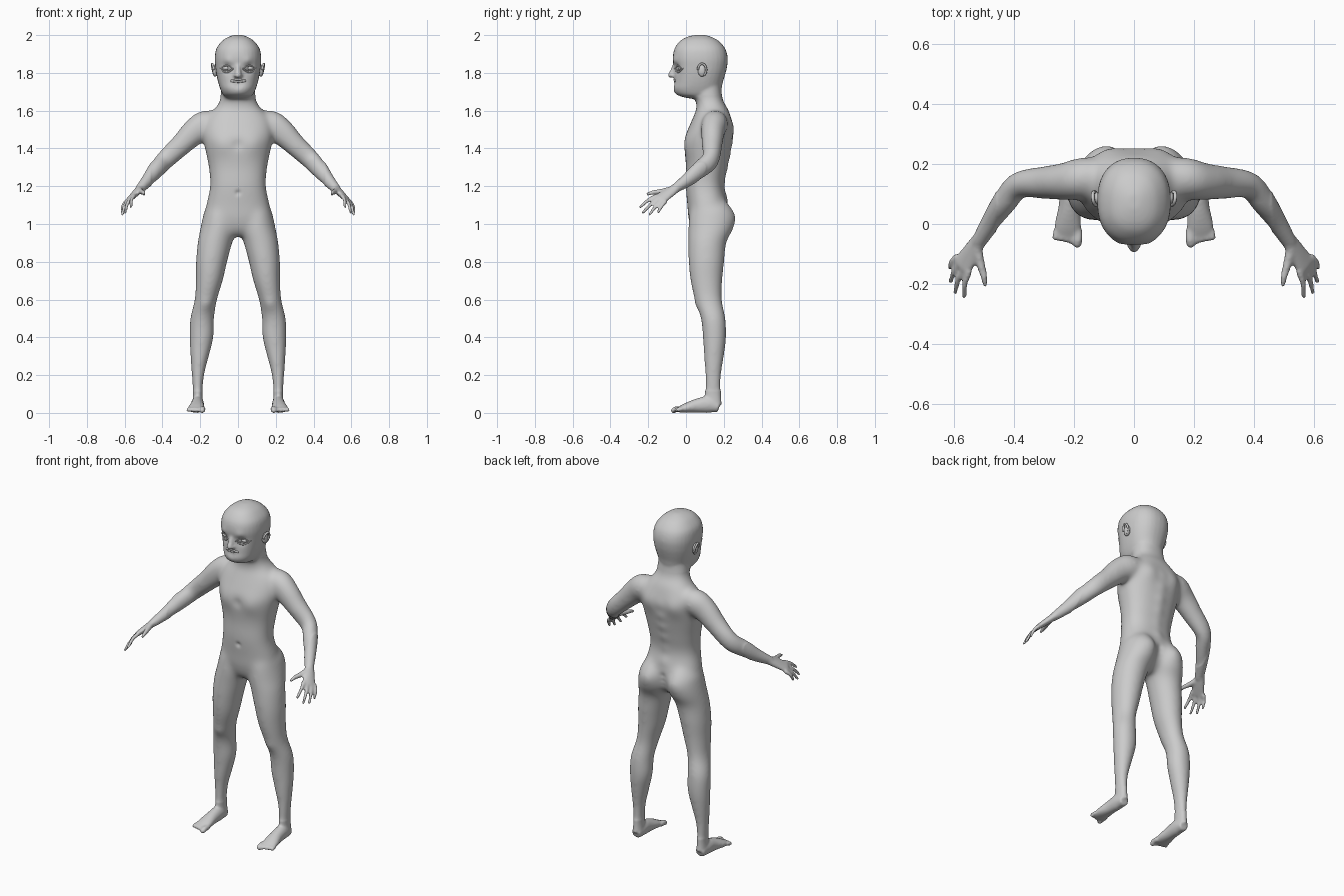
import bpy, bmesh, math
from mathutils import Vector as V
from mathutils.bvhtree import BVHTree

cube = bpy.data.objects.get("Cube")
if cube:
    bpy.data.objects.remove(cube)

skin_mat = bpy.data.materials.new("grey_skin")
skin_mat.use_nodes = True
GREY = (0.6, 0.6, 0.6, 1)
skin_mat.diffuse_color = GREY
skin_mat.node_tree.nodes["Principled BSDF"].inputs["Base Color"].default_value = GREY


def finish(name, bm):
    me = bpy.data.meshes.new(name)
    bmesh.ops.recalc_face_normals(bm, faces=bm.faces)
    for f in bm.faces:
        f.smooth = True
    bm.to_mesh(me)
    bm.free()
    me.materials.append(skin_mat)
    ob = bpy.data.objects.new(name, me)
    bpy.context.collection.objects.link(ob)
    return ob


def spline(rows, steps=5):
    """Catmull-Rom interpolation of rows of numbers."""
    rows = [rows[0]] + list(rows) + [rows[-1]]
    out = []
    for a, b, c, d in zip(rows, rows[1:], rows[2:], rows[3:]):
        for k in range(steps):
            t = k / steps
            out.append([q + .5 * t * (r - p + t * (2*p - 5*q + 4*r - s + t * (3*(q - r) + s - p)))
                        for p, q, r, s in zip(a, b, c, d)])
    return out + [list(rows[-1])]


def skin(bm, rings, sides=(1,)):
    for s in sides:
        vs = [[bm.verts.new((p.x * s, p.y, p.z)) for p in ring] for ring in rings]
        n = len(vs[0])
        for a, b in zip(vs, vs[1:]):
            for i in range(n):
                bm.faces.new((a[i], a[(i+1) % n], b[(i+1) % n], b[i]))
        bm.faces.new(vs[0])
        bm.faces.new(vs[-1])


def oval(c, u, v, n=24, power=2.0):
    ring = []
    for i in range(n):
        a = 2 * math.pi * i / n
        x, y = math.cos(a), math.sin(a)
        ring.append(c + u * math.copysign(abs(x) ** (2/power), x)
                    + v * math.copysign(abs(y) ** (2/power), y))
    return ring


def loft(bm, rows, power=2.0, sides=(1,)):
    """Level sections: z, centre x, half width, front y, back y."""
    skin(bm, [oval(V((x, (f+b)/2, z)), V((w, 0, 0)), V((0, (b-f)/2, 0)), 32, power)
              for z, x, w, f, b in spline(rows)], sides)


def tube(bm, rows, side=None, sides=(1, -1), n=16, steps=5):
    """Sections along a path: x, y, z, half width, half thickness, with rounded tip."""
    pts = spline(rows, steps)
    rings = []
    for i, p in enumerate(pts):
        d = (V(pts[min(i+1, len(pts)-1)][:3]) - V(pts[max(i-1, 0)][:3])).normalized()
        u = V(side) if side else d.cross(V((0, 0, 1)))
        u = (u - d * u.dot(d)).normalized()
        rings.append(oval(V(p[:3]), u * p[3], d.cross(u) * p[4], n))
    for k in (.5, .85, 1):
        shrink = math.sqrt(max(1 - k*k, .01))
        rings.append(oval(V(p[:3]) + d * p[4] * k, u * p[3] * shrink, d.cross(u) * p[4] * shrink, n))
    skin(bm, rings, sides)


body_bm = bmesh.new()
BOTH = (1, -1)

# Torso and neck
loft(body_bm, [(.935, 0, .06, .06, .16), (.97, 0, .14, .03, .2), (1.03, 0, .178, .013, .222),
               (1.1, 0, .168, .007, .222), (1.2, 0, .148, -.002, .2), (1.3, 0, .155, 0, .215),
               (1.4, 0, .175, -.008, .235), (1.46, 0, .186, -.005, .244), (1.52, 0, .185, .018, .246),
               (1.57, 0, .165, .04, .236), (1.61, 0, .125, .055, .222), (1.65, 0, .098, .053, .198),
               (1.7, 0, .09, .04, .188), (1.76, 0, .085, .04, .185)], 2.3)

# Head
loft(body_bm, [(1.665, 0, .06, .0, .165), (1.685, 0, .08, -.05, .18), (1.715, 0, .094, -.068, .188),
               (1.75, 0, .105, -.064, .195), (1.79, 0, .114, -.062, .207), (1.83, 0, .12, -.064, .217),
               (1.88, 0, .123, -.07, .221), (1.93, 0, .114, -.06, .207), (1.97, 0, .083, -.03, .172),
               (1.99, 0, .052, .005, .135), (2.001, 0, .02, .05, .1)], 2.3)

# Legs
loft(body_bm, [(1.13, .085, .05, .05, .205), (1.08, .092, .082, .025, .242), (1.03, .096, .092, .015, .259),
               (.97, .103, .098, .012, .248), (.9, .122, .092, .012, .214), (.8, .14, .083, .013, .203),
               (.7, .152, .072, .023, .193), (.6, .17, .06, .045, .191), (.5, .19, .064, .078, .21),
               (.4, .193, .064, .088, .214), (.3, .203, .05, .094, .202), (.2, .212, .034, .1, .188),
               (.1, .213, .026, .1, .186), (.04, .213, .03, .1, .19)], 2.0, BOTH)

# Feet and toes
tube(body_bm, [(.213, .175, .03, .028, .028), (.214, .12, .044, .034, .044), (.216, .06, .038, .036, .038),
               (.22, .0, .026, .045, .026), (.222, -.035, .018, .044, .016)])
for i in range(5):
    x, r = .187 + .019 * i, (.0155 if i == 0 else .0095)
    tube(body_bm, [(x, -.02, .02, r, r), (x, -.05, .02, r, r), (x + .002, -.066 + .006 * i, .013, r, r)])

# Arms
tube(body_bm, [(.1, .165, 1.545, .05, .05), (.17, .153, 1.53, .07, .074), (.23, .142, 1.488, .064, .072),
               (.3, .138, 1.42, .056, .06), (.385, .13, 1.34, .046, .054), (.43, .075, 1.29, .043, .05),
               (.475, .01, 1.235, .034, .037), (.52, -.062, 1.185, .025, .024)])

# Hands
across = V((.04, .055, -.03))
tube(body_bm, [(.512, -.045, 1.195, .025, .022), (.54, -.09, 1.165, .034, .019),
               (.573, -.14, 1.132, .042, .014)], across)
tips = [(.567, -.242, 1.09), (.597, -.228, 1.06), (.612, -.193, 1.05), (.616, -.148, 1.062)]
for i, tip in enumerate(tips):
    root = V((.57, -.132, 1.135)) + across * (i - 1.5) * .32
    mid = root.lerp(V(tip), .5) + V((.006, 0, .006))
    tube(body_bm, [(*root, .012, .012), (*mid, .0105, .0105), (*tip, .0085, .0085)])
tube(body_bm, [(.525, -.075, 1.183, .018, .018), (.513, -.13, 1.172, .015, .015),
               (.501, -.175, 1.167, .012, .012), (.497, -.203, 1.158, .009, .009)])

# Nose
tube(body_bm, [(0, -.055, 1.85, .012, .012), (0, -.068, 1.815, .014, .014), (0, -.083, 1.787, .017, .014)],
     (1, 0, 0), (1,))
tube(body_bm, [(.01, -.05, 1.788, .012, .01), (.016, -.07, 1.785, .012, .01)])

# Fuse the parts into one body, then blend the joints
body = finish("body", body_bm)
mod = body.modifiers.new("fuse", "REMESH")
mod.mode, mod.voxel_size = "VOXEL", .0065
bpy.context.view_layer.objects.active = body
body.select_set(True)
bpy.ops.object.modifier_apply(modifier=mod.name)

bm = bmesh.new()
bm.from_mesh(body.data)
broad = [v for v in bm.verts if .12 < v.co.z < 1.68 and abs(v.co.x) < .46]
for verts, times in ((bm.verts[:], 4), (broad, 36)):
    for _ in range(times):
        bmesh.ops.smooth_vert(bm, verts=verts, factor=.5, use_axis_x=True, use_axis_y=True, use_axis_z=True)

# Sculpted forms: centre, radius, push
strokes = [((.06, -.055, 1.825), .026, (0, .014, 0)),      # eye sockets
           ((.055, -.06, 1.862), .025, (0, -.005, 0)),     # brows
           ((0, -.06, 1.735), .022, (0, .007, 0)),         # hollow above chin
           ((.085, .005, 1.42), .055, (0, -.008, 0)),      # chest
           ((0, -.005, 1.42), .03, (0, .006, 0)),          # breastbone
           ((.09, .24, 1.5), .06, (0, .014, 0)),           # shoulder blades
           ((.08, .255, 1.04), .05, (0, .006, 0)),         # buttocks
           ((0, 0, 1.165), .014, (0, .008, 0)),            # navel
           ((.165, .05, .57), .035, (0, -.006, 0))]        # knees
for z in (1.15, 1.22, 1.29, 1.36, 1.43, 1.5):
    strokes.append(((0, .225, z), .035, (0, .007, 0)))     # spine
for z in (.97, 1.0, 1.03, 1.06):
    strokes.append(((0, .24, z), .018, (0, -.014, 0)))     # cleft
for c, r, push in strokes:
    for s in (BOTH if c[0] else (1,)):
        centre = V((c[0] * s, c[1], c[2]))
        for v in bm.verts:
            d = (v.co - centre).length_squared / (r * r)
            if d < 6:
                v.co += V(push) * math.exp(-d)
for f in bm.faces:
    f.smooth = True
bm.to_mesh(body.data)
face = BVHTree.FromBMesh(bm)
bm.free()


def on_face(x, z, lift=0):
    hit = face.ray_cast(V((x, -1, z)), V((0, 1, 0)))[0]
    return V((x, hit.y - lift, z))


def ellipsoid(name, centre, size):
    b = bmesh.new()
    bmesh.ops.create_uvsphere(b, u_segments=24, v_segments=14, radius=1)
    for v in b.verts:
        v.co = V([c + p * k for c, p, k in zip(centre, v.co, size)])
    return finish(name, b)


def ridge(name, pts, r):
    b = bmesh.new()
    tube(b, [(*p, r, r) for p in pts], sides=(1,), n=8, steps=4)
    return finish(name, b)


# Eyes with lids, and ears with rims
for side, s in (("left", 1), ("right", -1)):
    c = on_face(.06 * s, 1.825)
    ellipsoid(side + "_eye", c + V((0, .009, 0)), (.022, .015, .012))
    for lid, h in (("upper", .015), ("lower", -.011), ("bag", -.022)):
        w = .036 if lid == "bag" else .029
        arc = [on_face(s * (.06 + w * t), 1.824 + h * (1 - t*t), -.001) for t in (-1, -.6, -.2, .2, .6, 1)]
        ridge(f"{side}_{lid}_lid", arc, .0035)
    ellipsoid(side + "_ear", (.121 * s, .085, 1.812), (.014, .022, .032))
    rim = [V((s * (.13 + .008 * math.sin(a)), .085 - .022 * math.cos(a + .4), 1.816 + .032 * math.sin(a + .4)))
           for a in (-.4, .2, .8, 1.4, 2, 2.6, 3.2, 3.8)]
    ridge(side + "_ear_rim", rim, .006)

# Lips
for name, h in (("upper_lip", .005), ("lower_lip", -.005)):
    ridge(name, [on_face(x, 1.758 + h * (1 - (x / .04) ** 2), -.001)
                 for x in (-.037, -.022, -.008, .008, .022, .037)], .0055)
